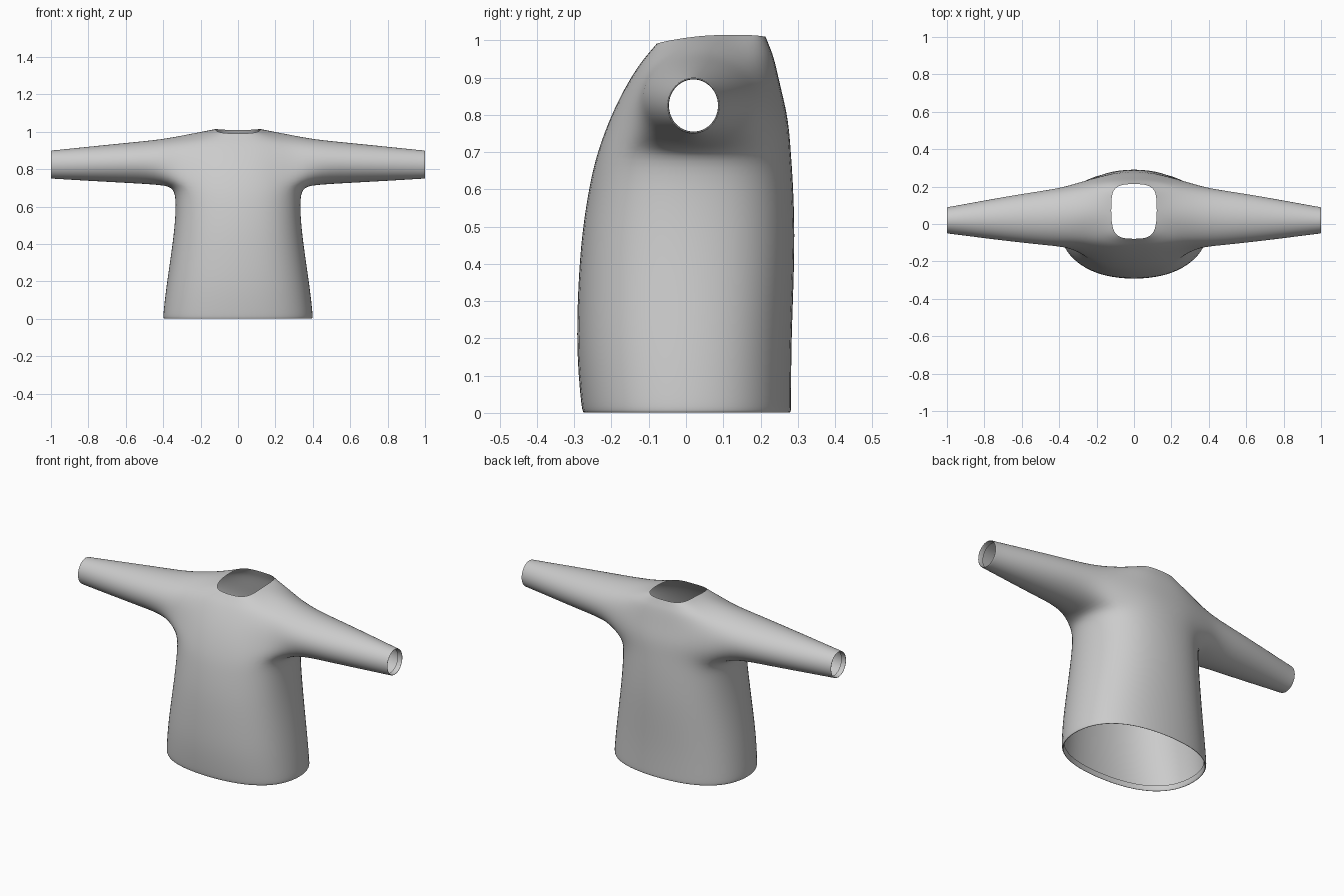
import bpy, bmesh
from math import sin, cos, radians, pi

if "Cube" in bpy.data.objects:
    bpy.data.objects.remove(bpy.data.objects["Cube"])

bm = bmesh.new()
KS = range(-4, 5)            # columns of the right half, front centre to back centre


def quad(a, b, c, d):
    bm.faces.new((a, b, c, d))


def body_row(z, w, front, back, s=1.0):
    """Half of a rounded horizontal ring."""
    row = {}
    for k in KS:
        a = radians(22.5 * k)
        x = w * max(cos(a), 0) ** 0.85 if abs(k) < 4 else 0
        y = abs(sin(a)) ** 0.85 * (back if k > 0 else -front)
        row[k] = bm.verts.new((x * s * 1.02, y * s * 1.012, z))
    return row


def point_row(ks, pts):
    return {k: bm.verts.new(p) for k, p in zip(ks, pts)}


def join(r0, r1):
    for k in KS:
        if all(k in r and k + 1 in r for r in (r0, r1)):
            quad(r0[k], r0[k + 1], r1[k + 1], r1[k])


# Torso from folded hem to armpit: z, half width, front depth, back depth, scale
rows = [body_row(*r) for r in (
    (0.03, 0.40, 0.28, 0.285, 0.965),
    (0.0, 0.40, 0.28, 0.285, 0.975),
    (0.0, 0.40, 0.28, 0.285, 1.0),
    (0.03, 0.40, 0.285, 0.285, 1.0),
    (0.17, 0.384, 0.297, 0.285, 1.0),
    (0.33, 0.36, 0.293, 0.291, 1.0),
    (0.48, 0.34, 0.283, 0.295, 1.0),
    (0.62, 0.331, 0.26, 0.290, 1.0),
    (0.70, 0.342, 0.24, 0.284, 1.0))]
armpit = rows[-1]

# Chest and back panels either side of the armhole
SIDES = (-4, -3, -2, 2, 3, 4)
low = point_row(SIDES, [(0, -.207, .79), (.14, -.2, .79), (.29, -.145, .78),
                        (.30, .225, .78), (.14, .27, .79), (0, .277, .79)])
high = point_row(SIDES, [(0, -.168, .87), (.13, -.162, .87), (.29, -.12, .87),
                         (.30, .215, .87), (.14, .25, .87), (0, .257, .87)])
# Shoulder and neck rings
shoulder_pts = [(0, -.126, .935), (.12, -.125, .935), (.27, -.085, .938),
                (.28, -.02, .972), (.28, .05, .988), (.28, .12, .976),
                (.28, .187, .94), (.13, .235, .95), (0, .237, .955)]
neck_pts = [(0, -.08, .99), (.072, -.077, .992), (.11, -.045, 1.0),
            (.121, .02, 1.01), (.122, .07, 1.014), (.121, .13, 1.015),
            (.113, .185, 1.014), (.07, .212, 1.01), (0, .214, 1.01)]
mid_pts = [tuple((a + b) / 2 for a, b in zip(p, q))
           for p, q in zip(shoulder_pts, neck_pts)]
shoulder = point_row(KS, shoulder_pts)
rows += [low, high, shoulder, point_row(KS, mid_pts), point_row(KS, neck_pts)]
for r0, r1 in zip(rows, rows[1:]):
    join(r0, r1)

# Sleeve: start at the armhole loop, finish with a folded cuff
loop = ([armpit[k] for k in range(-2, 3)] + [low[2], high[2]]
        + [shoulder[k] for k in range(2, -3, -1)] + [high[-2], low[-2]])
n = len(loop)
# x, centre y, centre z, radius y, radius z
for x, cy, cz, ry, rz in (
        (0.40, .035, .838, .155, .122),
        (0.58, .031, .834, .133, .108),
        (0.80, .025, .829, .101, .091),
        (0.98, .020, .825, .072, .076),
        (1.00, .020, .825, .071, .075),
        (1.00, .020, .825, .066, .070),
        (0.97, .020, .825, .066, .070)):
    ring = []
    for i in range(n):
        a = -pi / 2 + (i - 2) * 2 * pi / n
        ring.append(bm.verts.new((x, cy + 1.033 * ry * cos(a), cz + 1.033 * rz * sin(a))))
    for i in range(n):
        j = (i + 1) % n
        quad(loop[i], loop[j], ring[j], ring[i])
    loop = ring

# Shirt object: mirrored and smoothed
for f in bm.faces:
    f.smooth = True
mesh = bpy.data.meshes.new("long_sleeve_shirt")
bm.to_mesh(mesh)
bm.free()
shirt = bpy.data.objects.new("long_sleeve_shirt", mesh)
bpy.context.collection.objects.link(shirt)
mirror = shirt.modifiers.new("mirror", 'MIRROR')
mirror.use_clip = True
sub = shirt.modifiers.new("smooth", 'SUBSURF')
sub.levels = sub.render_levels = 2
